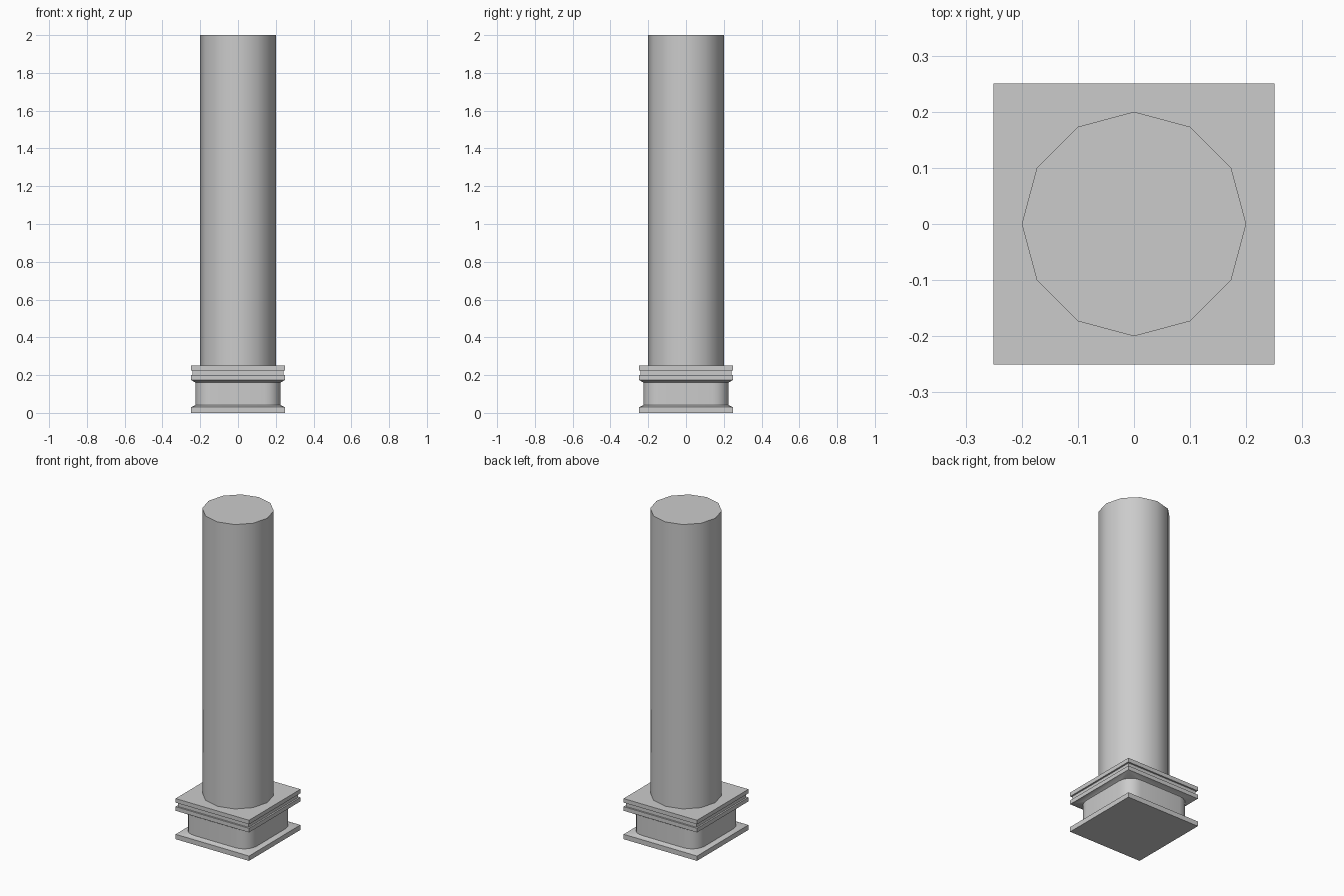
import bpy, bmesh, math

if "Cube" in bpy.data.objects:
    bpy.data.objects.remove(bpy.data.objects["Cube"])

SEG = 5  # segments per rounded corner


def finish(bm, name):
    bmesh.ops.remove_doubles(bm, verts=bm.verts, dist=1e-5)
    bmesh.ops.recalc_face_normals(bm, faces=bm.faces)
    mesh = bpy.data.meshes.new(name)
    bm.to_mesh(mesh)
    bm.free()
    ob = bpy.data.objects.new(name, mesh)
    bpy.context.collection.objects.link(ob)
    bpy.ops.object.select_all(action='DESELECT')
    ob.select_set(True)
    bpy.context.view_layer.objects.active = ob
    bpy.ops.object.shade_smooth_by_angle(angle=math.radians(32))
    return ob


def square_ring(bm, z, half, radius):
    """Square outline whose corners may be rounded."""
    verts = []
    c = half - radius
    for q in range(4):
        mid = math.radians(45 + 90 * q)
        cx, cy = (math.copysign(c, f(mid)) for f in (math.cos, math.sin))
        for i in range(SEG + 1):
            a = math.radians(90 * (q + i / SEG))
            verts.append(bm.verts.new((cx + radius * math.cos(a),
                                       cy + radius * math.sin(a), z)))
    return verts


def loft(name, profile):
    bm = bmesh.new()
    rings = [square_ring(bm, *p) for p in profile]
    n = len(rings[0])
    for a, b in zip(rings, rings[1:]):
        for i in range(n):
            j = (i + 1) % n
            bm.faces.new((a[i], a[j], b[j], b[i]))
    bm.faces.new(rings[0])
    bm.faces.new(rings[-1])
    return finish(bm, name)


# Base: square foot, rounded neck, two slabs with a groove (z, half width, corner radius)
loft("base", [
    (0.0, 0.25, 0), (0.03, 0.25, 0),
    (0.042, 0.225, 0.085), (0.16, 0.225, 0.085),
    (0.175, 0.25, 0), (0.20, 0.25, 0),
    (0.20, 0.24, 0), (0.225, 0.24, 0),
    (0.225, 0.25, 0), (0.25, 0.25, 0),
])

# Twelve-sided shaft
bm = bmesh.new()
bottom = [bm.verts.new((0.2 * math.cos(math.tau * i / 12),
                        0.2 * math.sin(math.tau * i / 12), 0.245)) for i in range(12)]
face = bm.faces.new(bottom)
top = bmesh.ops.extrude_face_region(bm, geom=[face], use_keep_orig=True)["geom"]
for v in top:
    if isinstance(v, bmesh.types.BMVert):
        v.co.z = 2.0
finish(bm, "shaft")
